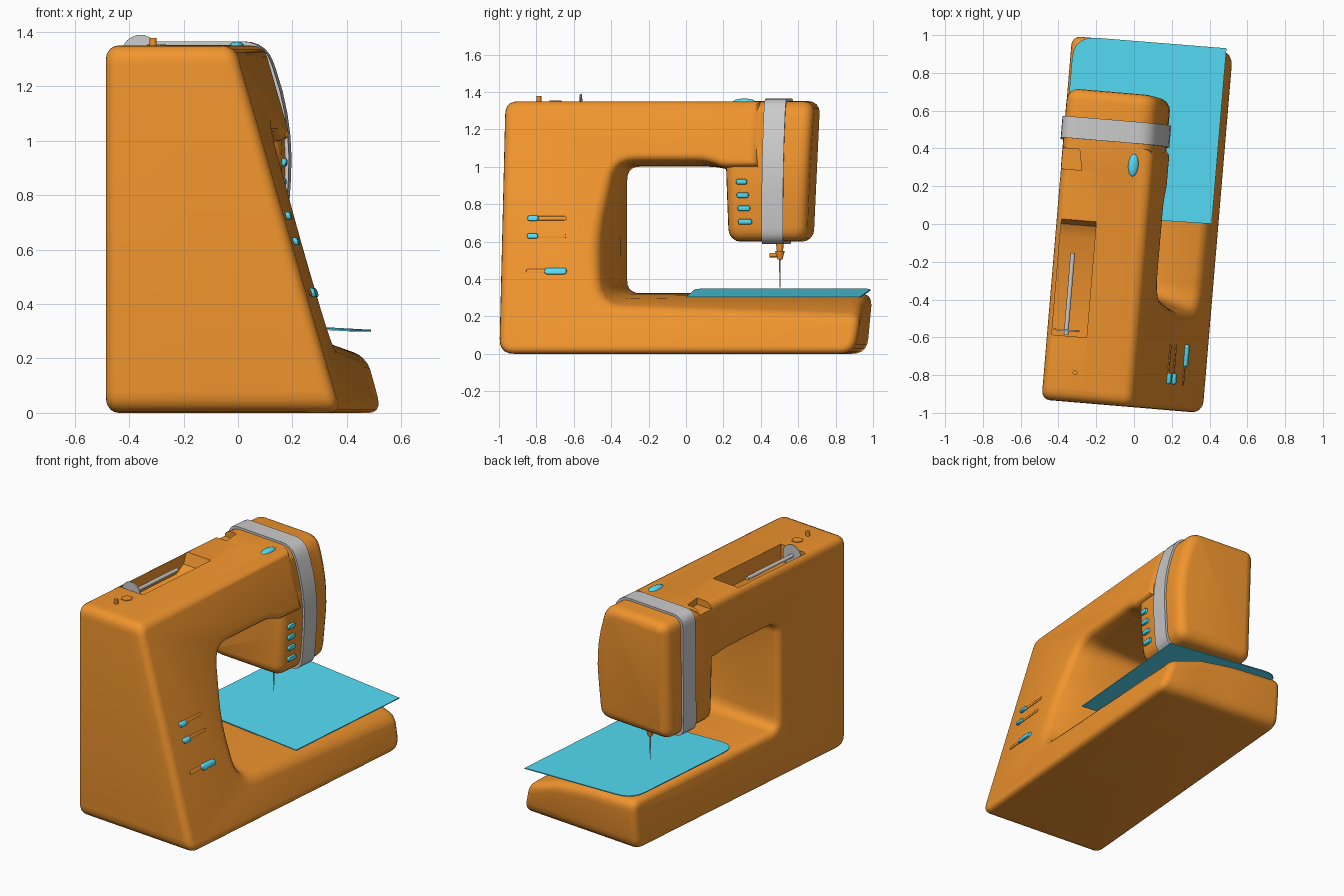
import bpy, bmesh
from math import radians, sin, cos, pi
from mathutils import Vector, Matrix

if "Cube" in bpy.data.objects:
    bpy.data.objects.remove(bpy.data.objects["Cube"])

TURN = radians(-4.8)          # whole machine is turned slightly about z


def material(name, rgb):
    m = bpy.data.materials.new(name)
    m.diffuse_color = (*rgb, 1)
    m.use_nodes = True
    m.node_tree.nodes["Principled BSDF"].inputs["Base Color"].default_value = m.diffuse_color
    return m


ORANGE = material("orange", (0.88, 0.30, 0.027))
BLUE = material("blue", (0.09, 0.72, 0.92))


def rounded(corners, seg=5):
    """2D outline with rounded corners given as (a, b, setback)."""
    out, n = [], len(corners)
    for i, (a, b, r) in enumerate(corners):
        p = Vector((a, b))
        if r == 0:
            out.append(p)
            continue
        p0 = p + (Vector(corners[i - 1][:2]) - p).normalized() * r
        p2 = p + (Vector(corners[(i + 1) % n][:2]) - p).normalized() * r
        for k in range(seg + 1):
            t = k / seg
            out.append(p0 * (1 - t) ** 2 + p * 2 * t * (1 - t) + p2 * t * t)
    return out


def finish(name, bm, mat):
    bmesh.ops.recalc_face_normals(bm, faces=bm.faces)
    me = bpy.data.meshes.new(name)
    bm.to_mesh(me)
    bm.free()
    ob = bpy.data.objects.new(name, me)
    bpy.context.collection.objects.link(ob)
    ob.rotation_euler.z = TURN
    if mat:
        me.materials.append(mat)
    return ob


def loft(name, loops, mat=None, bevel=0, ring=False, seg=4):
    """Skin matching loops; cap the ends (bevelled rims) or close into a ring."""
    bm = bmesh.new()
    vs = [[bm.verts.new(p) for p in lp] for lp in loops]
    n = len(vs[0])
    for a, b in list(zip(vs, vs[1:])) + ([(vs[-1], vs[0])] if ring else []):
        for i in range(n):
            bm.faces.new((a[i], a[(i + 1) % n], b[(i + 1) % n], b[i]))
    if not ring:
        caps = [bm.faces.new(vs[0]), bm.faces.new(vs[-1])]
        bmesh.ops.recalc_face_normals(bm, faces=bm.faces)
        if bevel:
            bmesh.ops.bevel(bm, geom=[e for f in caps for e in f.edges], offset=bevel,
                            segments=seg, profile=0.5, affect='EDGES', clamp_overlap=False)
    return finish(name, bm, mat)


def rod(name, p, q, r, mat=None, n=16, r2=None):
    """Cylinder or cone from p to q."""
    p, q = Vector(p), Vector(q)
    rot = (q - p).to_track_quat('Z', 'Y')
    ring = [Vector((cos(2 * pi * i / n), sin(2 * pi * i / n), 0)) for i in range(n)]
    return loft(name, [[p + rot @ (v * r) for v in ring],
                       [q + rot @ (v * (r2 or r)) for v in ring]], mat)


def slant(z):
    return 0.065 + 0.29 * (1.35 - z)


def boolean(ob, other, op):
    """Apply a boolean, trying other solvers if one returns a broken mesh."""
    keep, before = ob.data.copy(), len(ob.data.vertices)
    for solver in ('EXACT', 'MANIFOLD', 'FLOAT'):
        m = ob.modifiers.new(op, 'BOOLEAN')
        m.operation, m.object, m.solver = op, other, solver
        bpy.context.view_layer.update()
        bpy.context.view_layer.objects.active = ob
        bpy.ops.object.modifier_apply(modifier=m.name)
        if len(ob.data.vertices) > before * .7:
            bpy.data.objects.remove(other)
            return True
        ob.data = keep.copy()
    return False


# Body: C-shaped side profile, opening flares towards the sloped right side
back = [(-.967, 0, .08), (.94, 0, .08), (.97, .325, .07), (-.345, .325, .07),
        (-.345, .65, .1), (-.345, 1.0, .07), (.12, 1.0, .05), (.21, .985, .02),
        (.4, .985, 0), (.4, 1.35, 0), (-.967, 1.35, .07)]
front = [(-.967, 0, .08), (.94, 0, .08), (.97, .205, .07), (-.43, .255, .13),
         (-.465, .6, .15), (-.37, 1.035, .11), (.12, 1.035, .05), (.21, 1.0, .02),
         (.4, 1.0, 0), (.4, 1.35, 0), (-.967, 1.35, .07)]
A, B = rounded(back), rounded(front)


def body_loop(x_frac, flare):
    pts = [a.lerp(b, flare) for a, b in zip(A, B)]
    return [(-.41 + (slant(p.y) + .41) * x_frac, p.x, p.y) for p in pts]


body = loft("body", [body_loop(0, 0), body_loop(.45, .12), body_loop(.75, .4),
                     body_loop(1, 1)], ORANGE, .045)

# Head: bulging section run along the arm, ends leaning inwards
section = [(-.411, .6, .07), (-.411, 1.351, .07), (.05, 1.351, .08),
           (.15, 1.06, .2), (.12, .6, .08)]
S = rounded(section)


def head_loop(y, lean, grow=0.0):
    c = Vector((-.13, .975))
    out = []
    for p in S:
        q = p + Vector(((p.x - c.x) / .28, (p.y - c.y) / .375)) * grow
        out.append((q.x, y + lean * (1.35 - q.y) / .75, q.y))
    return out


head = loft("head", [head_loop(.21, .025), head_loop(.69, -.035)], ORANGE, .06)

# Spool well and thread notch cut into the top
well = loft("well_cutter", [[(x, -.62, 1.24), (x, -.10, 1.24), (x, -.03, 1.28),
                             (x, .02, 1.42), (x, -.62, 1.42)] for x in (-.385, -.2)])
notch = loft("notch_cutter", [[(-.44, .26, z), (-.30, .26, z), (-.32, .37, z),
                               (-.44, .37, z)] for z in (1.31, 1.42)])
boolean(body, head, 'UNION')
for c in (well, notch):
    if not boolean(body, c, 'DIFFERENCE'):
        bpy.data.objects.remove(c)

# Grey band around the head
loft("head_band", [head_loop(.425, -.01, .014), head_loop(.54, -.01, .014),
                   head_loop(.54, -.01, -.005), head_loop(.425, -.01, -.005)], ring=True)

# Blue work plate, tilted slightly down to the right
plate = rounded([(-.40, .02, .12), (.41, .035, 0), (.41, .968, 0), (-.40, .965, .12)])
loft("work_plate", [[(p.x, p.y, .322 - .055 * p.x + h) for p in plate]
                    for h in (0, .006)], BLUE)


# Pills on the right-hand surface
def pill(name, y, z, length, height, surface, out, mat):
    l, h = length / 2, height / 2
    o = rounded([(y - l, z - h, h * .95), (y + l, z - h, h * .95),
                 (y + l, z + h, h * .95), (y - l, z + h, h * .95)], 3)
    return loft(name, [[(surface(p.y) + d, p.x, p.y) for p in o] for d in (-.02, out)],
                mat, min(.008, out * .7), seg=2)


def head_face(z):
    return .120 + .0587 * (z - .6)


for i, (z, w) in enumerate([(.92, .06), (.848, .066), (.778, .068), (.706, .075)]):
    pill(f"head_button_{i + 1}", .31 + .006 * i, z, w, .03, head_face, .016, BLUE)
for i, (z, y, w, h) in enumerate([(.725, -.80, .06, .028), (.63, -.80, .06, .028),
                                  (.442, -.672, .12, .034)]):
    pill(f"slider_knob_{i + 1}", y, z, w, h, slant, .018, BLUE)
    pill(f"slider_track_{i + 1}", -.725, z, .21, .022, slant, .004, ORANGE)

# Spool pin, bobbin winder and top dial
rod("spool_pin", (-.31, -.615, 1.32), (-.31, -.18, 1.32), .012)
rod("spool_disc", (-.31, -.595, 1.32), (-.31, -.587, 1.32), .069, n=32)
rod("bobbin_pin", (-.245, -.81, 1.34), (-.245, -.81, 1.378), .013, ORANGE)
rod("bobbin_seat", (-.24, -.72, 1.34), (-.24, -.72, 1.354), .035, ORANGE, 6)
bm = bmesh.new()
bmesh.ops.create_uvsphere(bm, u_segments=20, v_segments=12, radius=1, matrix=Matrix.Translation(
    (-.03, .31, 1.345)) @ Matrix.Diagonal((.028, .062, .02, 1)))
finish("top_dial", bm, BLUE)

# Needle with its bar and clamp
nx, ny = -.14, .492
rod("needle_bar", (nx, ny, .64), (nx, ny, .545), .026, ORANGE, r2=.016)
rod("needle_clamp", (nx, ny, .55), (nx, ny, .505), .026, ORANGE, r2=.014)
rod("clamp_screw", (nx, ny, .527), (nx, ny - .055, .527), .011, ORANGE)
rod("needle", (nx, ny, .52), (nx, ny, .355), .005, n=8, r2=.002)

# Smooth shading with sharp creases kept
for ob in bpy.data.objects:
    ob.select_set(True)
bpy.context.view_layer.objects.active = body
bpy.ops.object.shade_smooth_by_angle(angle=radians(35))
